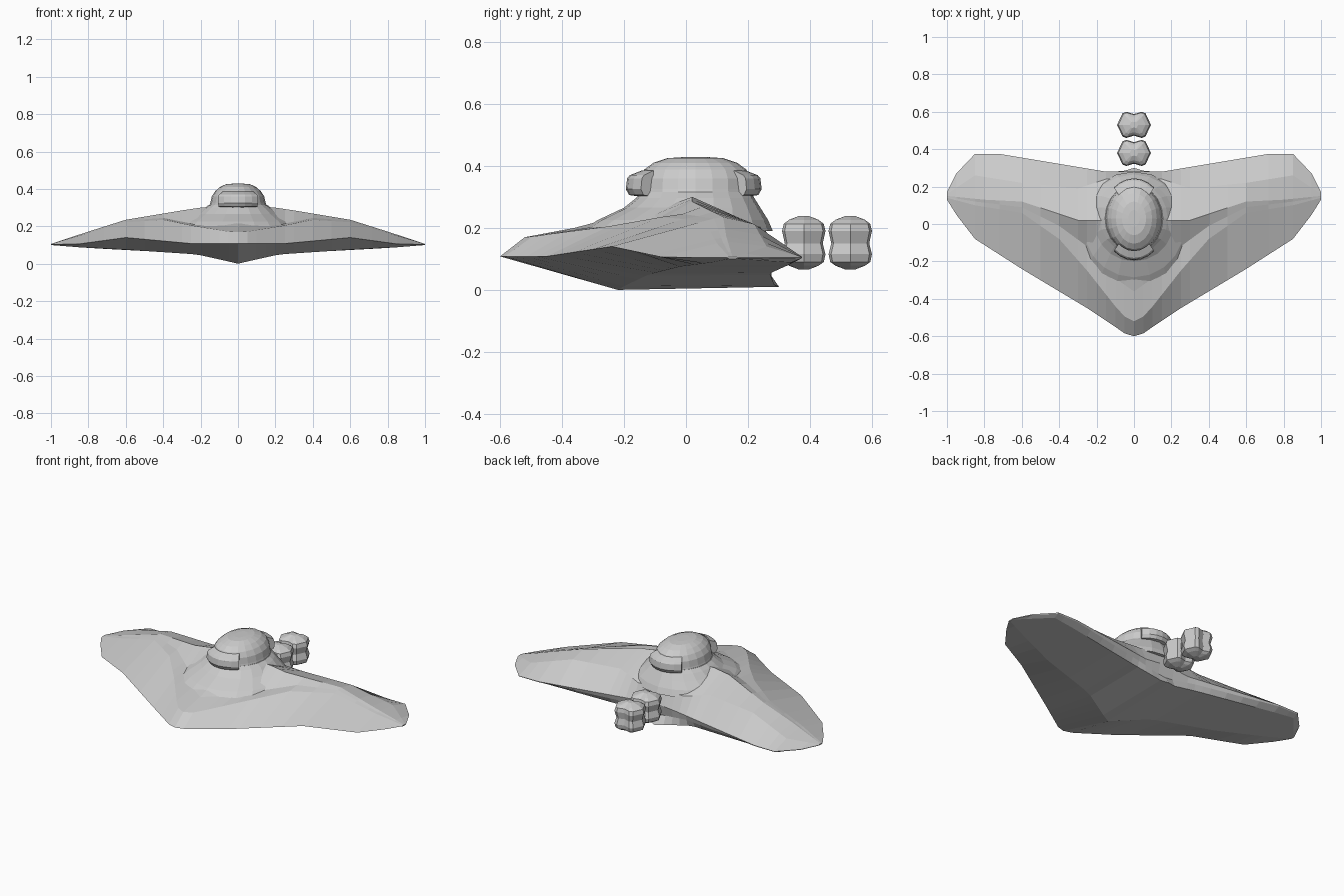
import bpy, math

if "Cube" in bpy.data.objects:
    bpy.data.objects.remove(bpy.data.objects["Cube"])

grey = bpy.data.materials.new("hull grey")
grey.diffuse_color = (0.6, 0.6, 0.6, 1)
grey.use_nodes = True
grey.node_tree.nodes["Principled BSDF"].inputs["Base Color"].default_value = grey.diffuse_color


def make(name, verts, faces, mirror=False):
    me = bpy.data.meshes.new(name)
    me.from_pydata(verts, [], faces)
    me.materials.append(grey)
    ob = bpy.data.objects.new(name, me)
    bpy.context.collection.objects.link(ob)
    bpy.context.view_layer.objects.active = ob
    ob.select_set(True)
    bpy.ops.object.mode_set(mode='EDIT')
    bpy.ops.mesh.select_all(action='SELECT')
    bpy.ops.mesh.remove_doubles(threshold=0.0005)
    bpy.ops.mesh.normals_make_consistent(inside=False)
    bpy.ops.object.mode_set(mode='OBJECT')
    ob.select_set(False)
    if mirror:
        ob.modifiers.new("Mirror", 'MIRROR')
    return ob


def loft(name, rings, caps=True, mirror=False):
    """Skin a list of closed rings that all have the same point count."""
    n = len(rings[0])
    verts = [p for r in rings for p in r]
    faces = [(i * n + j, i * n + (j + 1) % n, (i + 1) * n + (j + 1) % n, (i + 1) * n + j)
             for i in range(len(rings) - 1) for j in range(n)]
    if caps:
        faces.append(tuple(range(n)))
    if caps or mirror:
        faces.append(tuple(range(len(verts) - n, len(verts))))
    return make(name, verts, faces, mirror)


def sample(guide, x):
    """Point on a guide curve at station x."""
    for a, b in zip(guide, guide[1:]):
        if x <= b[0] + 1e-6:
            t = (x - a[0]) / (b[0] - a[0])
            return (x, a[1] + t * (b[1] - a[1]), a[2] + t * (b[2] - a[2]))
    return guide[-1]


# Flying-wing hull: guide curves (x, y, z) running from centre line to wing tip
lead = [(0, -.6, .108), (.05, -.585, .108), (.1, -.55, .107), (.25, -.45, .108), (.6, -.24, .14),
        (.85, -.08, .106), (.95, .05, .104), (1, .13, .104)]
crest = [(0, -.52, .17), (.05, -.495, .172), (.1, -.44, .18), (.25, -.25, .205), (.4, -.08, .235),
         (.6, .06, .222), (.85, .1, .15), (1, .14, .106)]
valley = [(0, -.36, .2), (.1, -.29, .205), (.25, -.12, .215), (.4, -.01, .245), (.6, .09, .23),
          (.85, .12, .152), (1, .145, .106)]
ridge = [(0, .02, .3), (.2, .02, .3), (.3, .02, .285), (.6, .12, .235), (.8, .13, .172), (1, .15, .106)]
rear = [(0, .25, .21), (.15, .24, .2), (.3, .19, .225), (.6, .22, .212), (.85, .26, .14), (1, .16, .106)]
trail = [(0, .28, .13), (.15, .28, .115), (.72, .375, .106), (.85, .375, .105), (.95, .27, .104), (1, .17, .104)]
stern = [(0, .265, .06), (.05, .265, .065), (.2, .28, .085), (.72, .37, .1), (.85, .37, .1),
         (.95, .265, .1), (1, .168, .102)]
keel_back = [(0, .3, .01), (.05, .285, .016), (.22, .27, .053), (.72, .33, .08), (.85, .34, .088),
             (1, .16, .1)]
keel_front = [(0, -.22, 0), (.05, -.2, .012), (.22, -.12, .05), (.6, -.02, .075), (.85, .08, .088),
              (1, .14, .1)]
guides = [lead, crest, valley, ridge, rear, trail, stern, keel_back, keel_front]
stations = [0, .05, .1, .15, .2, .25, .3, .4, .5, .6, .72, .8, .85, .95, 1]
hull = loft("wing_hull", [[sample(g, x) for g in guides] for x in stations], caps=False, mirror=True)


def oval(cy, rx, ry, z, n=20):
    return [(rx * math.sin(2 * math.pi * i / n), cy - ry * math.cos(2 * math.pi * i / n), z)
            for i in range(n)]


# Sloping neck under the cabin
loft("cabin_neck", [oval(*r) for r in [
    (-.03, .30, .31, .19), (-.01, .27, .275, .225), (.02, .215, .22, .265), (.03, .18, .19, .297),
    (.03, .155, .18, .315)]])

# Cabin dome
loft("cabin_dome", [oval(*r) for r in [
    (.03, .16, .185, .29), (.03, .148, .18, .325), (.03, .14, .178, .36), (.03, .122, .165, .388),
    (.03, .097, .135, .41), (.03, .065, .09, .425), (.03, .03, .045, .428)]])


# Curved visors at the front and back of the cabin
def visor(name, side):
    profile = [(.78, .385), (.96, .37), (1.0, .36), (1.02, .325), (.97, .306), (.78, .30)]
    rings = []
    for i in range(7):
        a = math.radians(-39 + 13 * i)
        rings.append([(.168 * s * math.sin(a), .025 + side * .215 * s * math.cos(a), z)
                      for s, z in profile])
    loft(name, rings)


visor("front_visor", -1)
visor("back_visor", 1)

# Two pinched pods trailing behind the hull
outline = [(.088, 0), (.06, .06), (.04, .068), (0, .056), (-.04, .068), (-.06, .06),
           (-.088, 0), (-.06, -.06), (-.04, -.068), (0, -.056), (.04, -.068), (.06, -.06)]
levels = [(.066, .25), (.078, .7), (.09, .95), (.115, 1.03), (.15, .9), (.19, 1.03),
          (.213, .95), (.226, .7), (.238, .25)]
for name, cy in (("inner_tail_pod", .38), ("outer_tail_pod", .53)):
    loft(name, [[(x * s, cy + y * s, z) for x, y in outline] for z, s in levels])
